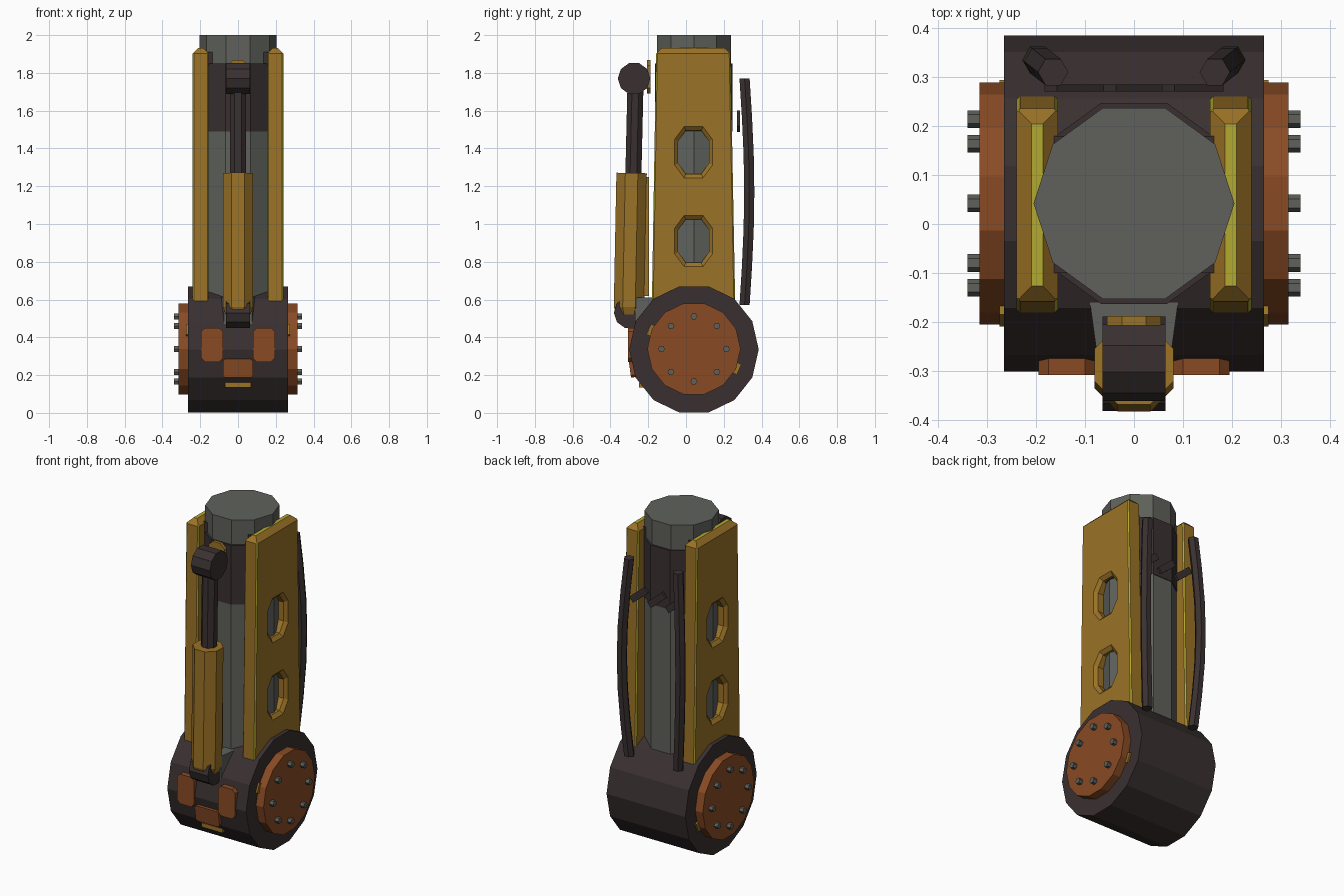
import bpy, bmesh, math
from mathutils import Vector, Matrix

if "Cube" in bpy.data.objects:
    bpy.data.objects.remove(bpy.data.objects["Cube"])


def mat(name, rgb):
    m = bpy.data.materials.new(name)
    m.diffuse_color = (*rgb, 1)
    m.use_nodes = True
    m.node_tree.nodes["Principled BSDF"].inputs["Base Color"].default_value = m.diffuse_color
    return m


YELLOW = mat("ochre paint", (0.33, 0.17, 0.02))
EDGE = mat("bright yellow edge", (0.45, 0.40, 0.03))
ORANGE = mat("rust orange", (0.25, 0.07, 0.018))
DARK = mat("dark brown metal", (0.042, 0.030, 0.030))
GRAY = mat("grey metal", (0.115, 0.120, 0.105))


def finish(name, bm, *mats):
    bmesh.ops.recalc_face_normals(bm, faces=bm.faces)
    me = bpy.data.meshes.new(name)
    bm.to_mesh(me)
    bm.free()
    for m in mats:
        me.materials.append(m)
    ob = bpy.data.objects.new(name, me)
    bpy.context.collection.objects.link(ob)
    return ob


def loft(name, rings, *mats):
    bm = bmesh.new()
    vs = [[bm.verts.new(p) for p in r] for r in rings]
    n = len(vs[0])
    for a, b in zip(vs, vs[1:]):
        for i in range(n):
            bm.faces.new((a[i], a[(i + 1) % n], b[(i + 1) % n], b[i]))
    bm.faces.new(vs[0][::-1])
    bm.faces.new(vs[-1])
    return finish(name, bm, *mats)


def tube(name, path, radii, n, m, phase=0.0, side=Vector((1, 0, 0))):
    """Rings of n points swept along a path; side is the zero-angle direction."""
    path = [Vector(p) for p in path]
    if isinstance(radii, (int, float)):
        radii = [radii] * len(path)
    w = (path[-1] - path[0]).normalized()
    u = (side - w * side.dot(w)).normalized()
    v = w.cross(u)
    rings = [[p + r * (u * math.cos(t) + v * math.sin(t))
              for t in (2 * math.pi * i / n + phase for i in range(n))]
             for p, r in zip(path, radii)]
    return loft(name, rings, m)


def xcyl(name, x0, x1, y, z, r, n, m, phase=0.0):
    return tube(name, [(x0, y, z), (x1, y, z)], r, n, m, phase, Vector((0, 1, 0)))


def box(name, lo, hi, m, bevel=0.0, rot=0.0, axis='X'):
    bm = bmesh.new()
    bmesh.ops.create_cube(bm, size=1)
    lo, hi = Vector(lo), Vector(hi)
    bmesh.ops.scale(bm, vec=hi - lo, verts=bm.verts)
    if bevel:
        edges = [e for e in bm.edges
                 if abs(e.verts[0].co.y - e.verts[1].co.y) > 1e-4]
        bmesh.ops.bevel(bm, geom=edges, offset=bevel, segments=1, affect='EDGES')
    bmesh.ops.transform(bm, verts=bm.verts, matrix=Matrix.Translation((lo + hi) / 2)
                        @ Matrix.Rotation(rot, 4, axis))
    return finish(name, bm, m)


CY, CZ = 0.042, 0.336   # joint axis

# Joint drum
xcyl("joint_drum", -0.265, 0.265, CY, CZ, 0.343, 14, DARK)

# Central limb core, dark collar and top cap
tube("limb_core", [(0, CY, 0.45), (0, CY, 1.49)], 0.212, 10, GRAY)
tube("limb_collar", [(0, CY, 1.49), (0, CY, 1.85)], 0.216, 10, DARK)
tube("limb_cap", [(0, CY, 1.85), (0, CY, 2.0)], 0.205, 10, GRAY)


def hole_ring(x, z, w, h):
    c = 0.5
    pts = [(w, h * c), (w * c, h), (-w * c, h), (-w, h * c),
           (-w, -h * c), (-w * c, -h), (w * c, -h), (w, -h * c)]
    return [(x, CY - 0.002 + a, z + b) for a, b in pts]


def side_plate(name, s):
    """Tapered plate with chamfered rim and two elongated octagonal holes."""
    bm = bmesh.new()
    bmesh.ops.create_cube(bm, size=1)
    for v in bm.verts:
        top, back = v.co.z > 0, v.co.y > 0
        v.co = (s * (0.24 if v.co.x > 0 else 0.155),
                (0.235 if back else -0.158) if top else (0.262 if back else -0.182),
                1.933 if top else 0.5)
    bmesh.ops.recalc_face_normals(bm, faces=bm.faces)
    rim = [e for e in bm.edges if all(v.co.z > 1.9 for v in e.verts)]
    bmesh.ops.bevel(bm, geom=rim, offset=0.031, segments=1, affect='EDGES')
    tall = [e for e in bm.edges if abs(e.verts[0].co.z - e.verts[1].co.z) > 1]
    bmesh.ops.bevel(bm, geom=tall, offset=0.007, segments=1, affect='EDGES', material=1)
    for f in bm.faces:
        if f.calc_center_median().z > 1.93:
            f.material_index = 1
    ob = finish(name, bm, YELLOW, EDGE)
    for z in (0.91, 1.38):
        cut = loft("hole_cutter", [hole_ring(s * 0.13, z, 0.082, 0.115),
                                   hole_ring(s * 0.222, z, 0.082, 0.115),
                                   hole_ring(s * 0.242, z, 0.102, 0.138)], YELLOW)
        cut.hide_render = True
        mod = ob.modifiers.new("hole", 'BOOLEAN')
        mod.operation, mod.solver, mod.object = 'DIFFERENCE', 'EXACT', cut
        bpy.context.view_layer.objects.active = ob
        bpy.ops.object.modifier_apply(modifier=mod.name)
        bpy.data.objects.remove(cut)


for s, tag in ((-1, "left"), (1, "right")):
    side_plate(f"{tag}_side_plate", s)

    # Hub cap, bolts and the tilted bar behind the cap
    xcyl(f"{tag}_hub_cap", s * 0.26, s * 0.315, CY, CZ + 0.003, 0.247, 14, ORANGE)
    for i in range(8):
        a = i * math.pi / 4
        xcyl(f"{tag}_hub_bolt_{i}", s * 0.31, s * 0.34, CY + 0.172 * math.cos(a),
             CZ + 0.003 + 0.172 * math.sin(a), 0.018, 6, GRAY)
    xs = sorted((s * 0.255, s * 0.275))
    box(f"{tag}_hub_bar", (xs[0], CY - 0.262, CZ - 0.03), (xs[1], CY + 0.262, CZ + 0.03),
        YELLOW, rot=-math.radians(24))

    # Front armour pads on the drum
    xs = sorted((s * 0.08, s * 0.195))
    box(f"{tag}_front_pad", (xs[0], -0.308, 0.27), (xs[1], -0.25, 0.45), ORANGE, 0.02)

    # Bowed rear hose
    path = []
    for i in range(7):
        t = i / 6
        b = math.sin(math.pi * t)
        path.append((s * (0.165 + 0.032 * b), 0.31 + 0.025 * b, 0.57 + 1.2 * t))
    tube(f"{tag}_rear_hose", path, 0.031, 6, DARK)

    # Dark shims between plate and cap
    xs = sorted((s * 0.10, s * 0.165))
    box(f"{tag}_cap_shim", (xs[0], -0.10, 1.84), (xs[1], 0.18, 1.91), DARK)

box("centre_front_pad", (-0.08, -0.298, 0.19), (0.08, -0.24, 0.29), ORANGE, 0.012,
    rot=math.radians(8))
box("front_strip", (-0.07, -0.25, 0.135), (0.07, -0.19, 0.16), YELLOW)

# Front hydraulic piston
tube("piston_barrel", [(0, -0.302, 0.52), (0, -0.302, 0.56), (0, -0.288, 1.27)],
     [0.07, 0.087, 0.087], 8, YELLOW, math.pi / 8)
tube("piston_rod", [(0, -0.280, 1.2), (0, -0.267, 1.76)], 0.046, 8, DARK, math.pi / 8)
xcyl("piston_top_knuckle", -0.064, 0.064, -0.275, 1.77, 0.086, 10, DARK)
xcyl("piston_bottom_knuckle", -0.064, 0.064, -0.298, 0.53, 0.084, 10, DARK)
box("piston_top_mount", (-0.055, -0.207, 1.69), (0.055, -0.188, 1.868), YELLOW, 0.03)
box("piston_barrel_rail", (-0.035, -0.235, 0.62), (0.035, -0.195, 1.25), YELLOW)
loft("piston_socket", [[(-0.09, -0.16, z), (-0.075, -0.27, z), (0.075, -0.27, z),
                        (0.09, -0.16, z)] for z in (0.45, 0.61)], GRAY)

# Slanted rear slats
for i in range(3):
    x = (i - 1) * 0.12
    box(f"rear_slat_{i}", (x - 0.065, 0.27, 1.525), (x + 0.065, 0.285, 1.565), DARK,
        rot=math.radians(40), axis='Y')
